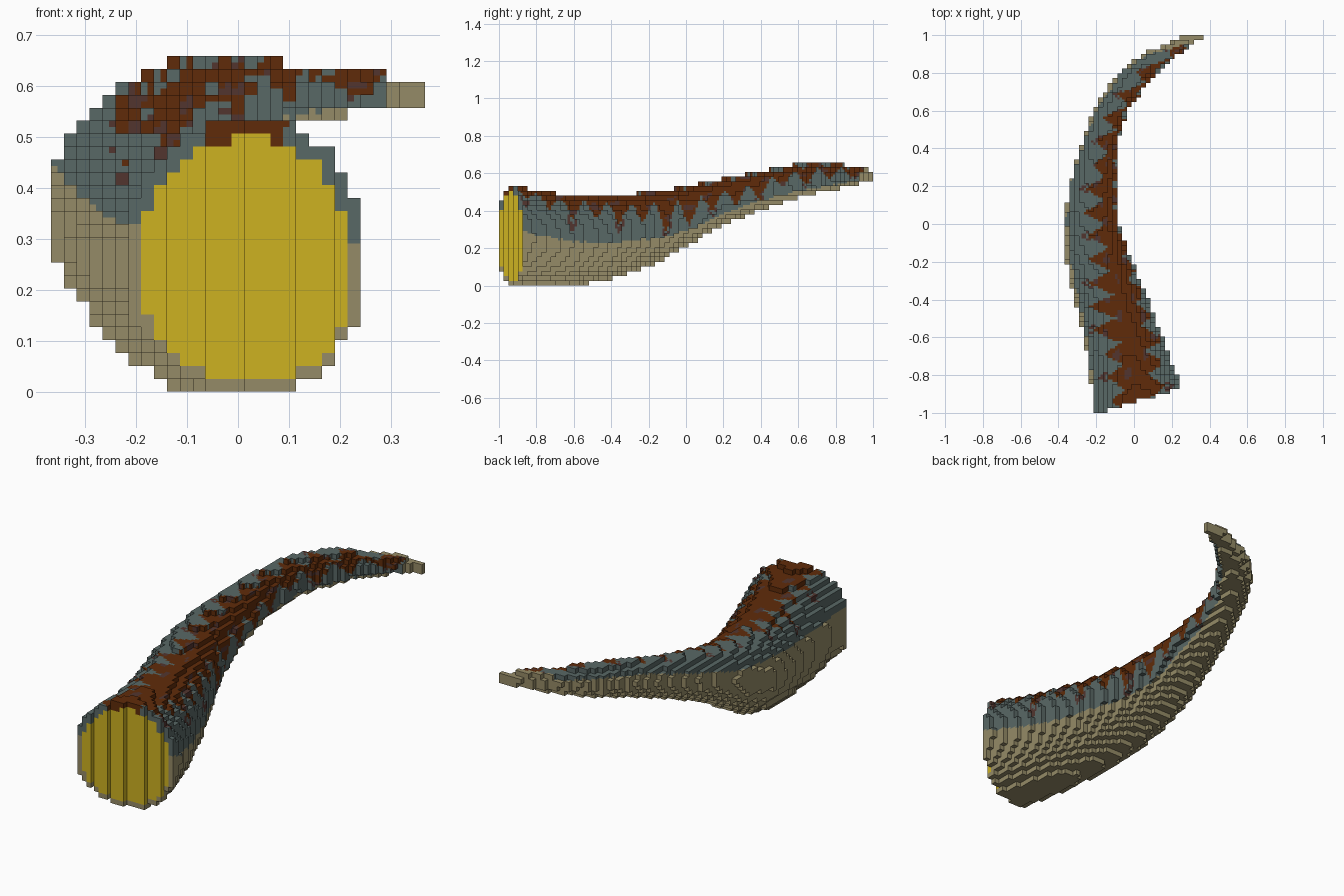
import bpy, bmesh, math, random
from mathutils import Vector

cube = bpy.data.objects.get("Cube")
if cube:
    bpy.data.objects.remove(cube, do_unlink=True)

random.seed(4)
NX, NY, NZ = 29, 79, 26
V = 2.0 / NY                       # block size

# Stations along the tail: y, left x, right x, bottom z, top z
STATIONS = [
    (-1.0, -.225, .30, 0, .53), (-.9, -.22, .265, 0, .53),
    (-.8, -.235, .225, 0, .505), (-.6, -.265, .15, 0, .485),
    (-.4, -.315, .075, .035, .48), (-.2, -.36, -.01, .10, .50),
    (0, -.367, -.085, .205, .53), (.2, -.345, -.10, .325, .57),
    (.4, -.285, -.095, .405, .61), (.6, -.215, -.035, .47, .65),
    (.8, -.09, .12, .515, .655), (.9, .05, .24, .535, .635),
    (.95, .155, .305, .55, .63), (1.0, .28, .38, .555, .61)]


def srgb(r, g, b):
    def lin(c):
        c /= 255
        return c / 12.92 if c <= .04045 * 255 / 255 else ((c + .055) / 1.055) ** 2.4
    return (lin(r), lin(g), lin(b), 1)


def material(name, colour):
    m = bpy.data.materials.new(name)
    m.use_nodes = True
    m.diffuse_color = colour
    bsdf = m.node_tree.nodes["Principled BSDF"]
    bsdf.inputs["Base Color"].default_value = colour
    bsdf.inputs["Roughness"].default_value = .8
    return m


SKIN = [material("belly_tan", srgb(149, 139, 103)),
        material("slate_skin", srgb(89, 104, 102)),
        material("rust_stripe", srgb(96, 43, 9)),
        material("dark_brown", srgb(82, 53, 47))]
CAP = [material("yellow_cut", srgb(206, 178, 33))]


def ramp(y, start, end):
    return max(0, min(1, (y - start) / (end - start)))


def section(y):
    """Centre and radii of the cross-section at y."""
    y = max(-1, min(1, y))
    for a, b in zip(STATIONS, STATIONS[1:]):
        if y <= b[0]:
            t = (y - a[0]) / (b[0] - a[0])
            l, r, lo, hi = (p + (q - p) * t for p, q in zip(a[1:], b[1:]))
            return (l + r) / 2, (r - l) / 2, (lo + hi) / 2, (hi - lo) / 2


def local(p, inset=0):
    """Position in the cross-section, -1 to 1 both ways."""
    xc, rx, zc, rz = section(p.y)
    return (p.x - xc) / (rx - inset), (p.z - zc) / (rz - inset)


def in_tail(p):
    """Rounded section, flatter on the lower outer side of the bend."""
    u, v = local(p)
    if u < 0 and v < 0:
        e = 2.3 - .6 * ramp(p.y, -.8, -.2)
    elif u < 0:
        e = 2.2 - .3 * ramp(p.y, .2, .6)
    else:
        e = 2.2
    return abs(u) ** e + abs(v) ** e <= 1


def in_cap(p):
    """Cut face inside the rim, broader at the bottom."""
    u, v = local(p, V * 1.2)
    e = 2.7 if v < 0 else 2.0
    return abs(u) ** e + abs(v) ** e <= 1


def centre(c):
    return Vector(((c[0] + .5 - NX / 2) * V, (c[1] + .5) * V - 1, (c[2] + .5) * V))


def cut_depth(p):
    """Distance in y behind the slanted front cut."""
    return p.y - (-1 + .31 * (p.x + .18))


# Fill the tapered tube with blocks
solid = set()
for i in range(NX):
    for j in range(NY):
        for k in range(NZ):
            p = centre((i, j, k))
            if cut_depth(p) >= 0 and in_tail(p):
                solid.add((i, j, k))

# The cut end is the first layer of blocks inside a one-block rim
cap = {c for c in solid
       if (c[0], c[1] - 1, c[2]) not in solid
       and cut_depth(centre(c)) < 1.4 * V and in_cap(centre(c))}

TEETH = [(random.uniform(.8, 1.1), random.uniform(.75, 1.1)) for _ in range(40)]


def skin_index(p, n):
    """Belly below a rolling line, toothed rust stripe along the ridge."""
    u, v = local(p)
    slope = .07 + .43 * ramp(p.y, -.9, -.1) + .2 * ramp(p.y, .4, .7)
    belly = .2 - .28 * ramp(p.y, -.25, .1) - slope * u
    if p.y > .93 + .04 * u or p.x > .29 or v < belly:
        return 0
    t = ramp(p.y, -.9, .1)
    angle = math.degrees(math.atan2(v, u)) - (85 - 42 * t)
    right = angle < 0
    s = (p.y + 1) / .125 + (.35 if right else 0)
    tooth = 1 - abs(2 * (s % 1) - 1)
    tail = ramp(p.y, .35, .6)
    if right:
        base, peak = 12 - 16 * tail, 40 + 27 * t
    else:
        base, peak = 26 - 12 * t - 18 * tail, 45 + 17 * ramp(p.y, -.85, -.65)
    reach = (base + (peak - base) * tooth) * TEETH[int(s)][right]
    if abs(angle) > reach:
        # Dark spots off the tips of every other tooth
        spot = int(s) % 2 and tooth > .6 and 6 < abs(angle) - reach < 15
        return 3 if spot else 1
    blotch = math.sin(p.y * 31 + 1) * math.sin(angle * .16 + p.y * 9)
    return 3 if blotch > (.35 if n.y < -.5 else .65) and abs(angle) > 8 else 2


DIRECTIONS = [(1, 0, 0), (-1, 0, 0), (0, 1, 0), (0, -1, 0), (0, 0, 1), (0, 0, -1)]
CORNERS = [(-1, -1), (1, -1), (1, 1), (-1, 1)]


def build(name, cells, materials, rule):
    """Emit the exposed block faces, quartered where the colour changes."""
    bm = bmesh.new()
    verts = {}

    def vert(co):
        key = tuple(round(a * 2 / V) for a in co)
        if key not in verts:
            verts[key] = bm.verts.new(co)
        return verts[key]

    for c in sorted(cells):
        for d in DIRECTIONS:
            if tuple(a + b for a, b in zip(c, d)) in solid:
                continue
            n = Vector(d)
            s = Vector((d[1], d[2], d[0]))
            w = n.cross(s)
            mid = centre(c) + n * V / 2

            def quad(m, half, index):
                face = bm.faces.new([vert(m + (s * a + w * b) * half)
                                     for a, b in CORNERS])
                face.material_index = index

            quarters = [mid + (s * a + w * b) * V / 4 for a, b in CORNERS]
            colours = [rule(q, n) for q in quarters]
            if len(set(colours)) == 1:
                quad(mid, V / 2, colours[0])
            else:
                for q, index in zip(quarters, colours):
                    quad(q, V / 4, index)
    mesh = bpy.data.meshes.new(name)
    bm.to_mesh(mesh)
    bm.free()
    for m in materials:
        mesh.materials.append(m)
    obj = bpy.data.objects.new(name, mesh)
    bpy.context.collection.objects.link(obj)


build("tail_skin", solid - cap, SKIN, skin_index)
build("cut_end", cap, CAP, lambda p, n: 0)
